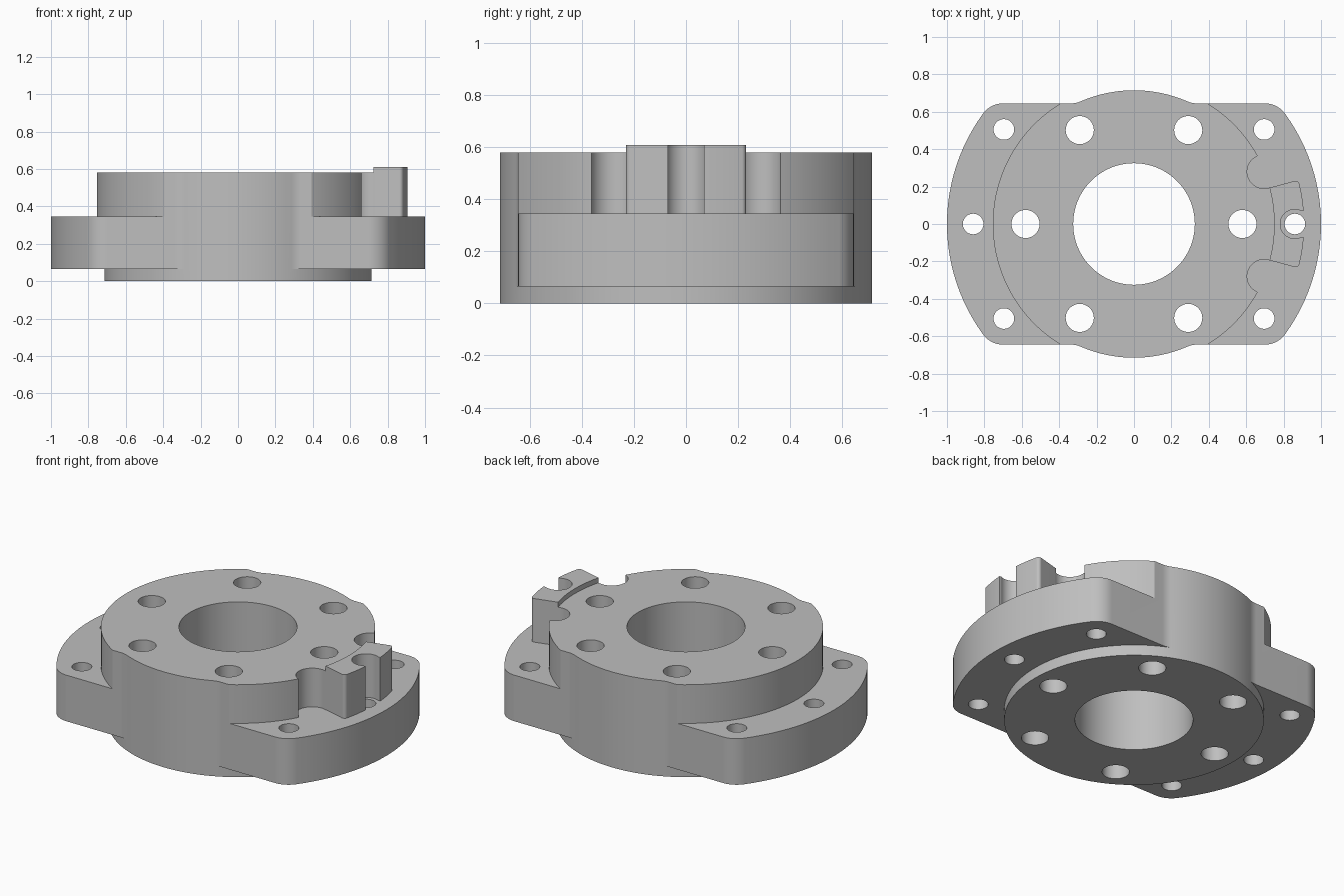
import bpy
import bmesh
from math import sin, cos, atan2, asin, radians, degrees, hypot

if "Cube" in bpy.data.objects:
    bpy.data.objects.remove(bpy.data.objects["Cube"], do_unlink=True)

metal = bpy.data.materials.new("grey metal")
metal.use_nodes = True
metal.diffuse_color = (0.52, 0.52, 0.52, 1)
metal.node_tree.nodes["Principled BSDF"].inputs["Base Color"].default_value = (0.52, 0.52, 0.52, 1)


def arc(cx, cy, r, start, end):
    n = max(3, round(abs(end - start) / 3))
    angles = [radians(start + (end - start) * i / n) for i in range(n + 1)]
    return [(cx + r * cos(a), cy + r * sin(a)) for a in angles]


def clean(points):
    kept = []
    for p in points:
        if all(hypot(p[0] - q[0], p[1] - q[1]) > 1e-4 for q in kept[-1:] + kept[:1]):
            kept.append(p)
    return kept


def mirror_x(points):
    return points + [(-x, y) for x, y in reversed(points)]


def mirror_y(points):
    return points + [(x, -y) for x, y in reversed(points)]


def prisms(name, outlines, z0, z1):
    """Extrude each closed outline from z0 to z1 into one object."""
    bm = bmesh.new()
    for outline in outlines:
        pts = clean(outline)
        low = [bm.verts.new((x, y, z0)) for x, y in pts]
        high = [bm.verts.new((x, y, z1)) for x, y in pts]
        bm.faces.new(low[::-1])
        bm.faces.new(high)
        for i in range(len(pts)):
            j = (i + 1) % len(pts)
            bm.faces.new((low[i], low[j], high[j], high[i]))
    bmesh.ops.recalc_face_normals(bm, faces=bm.faces)
    mesh = bpy.data.meshes.new(name)
    bm.to_mesh(mesh)
    bm.free()
    mesh.materials.append(metal)
    obj = bpy.data.objects.new(name, mesh)
    bpy.context.collection.objects.link(obj)
    return obj


def combine(target, other, operation):
    bpy.ops.object.select_all(action="DESELECT")
    bpy.context.view_layer.objects.active = target
    target.select_set(True)
    mod = target.modifiers.new("combine", "BOOLEAN")
    mod.operation = operation
    mod.solver = "EXACT"
    mod.object = other
    bpy.ops.object.modifier_apply(modifier=mod.name)
    bpy.data.objects.remove(other, do_unlink=True)


# Shared dimensions
CORE, BOSS, FLAT, BLEND = 0.715, 0.755, 0.645, 0.13
BOTTOM, SHELF, TOP, LUG_TOP = 0.065, 0.345, 0.58, 0.61

# Core bulge blending into the flat side
blend_y = FLAT + BLEND
blend_x = ((CORE + BLEND) ** 2 - blend_y ** 2) ** 0.5
blend_angle = degrees(atan2(blend_y, blend_x))
bulge = arc(0, 0, CORE, blend_angle, 90)
blend = arc(blend_x, blend_y, BLEND, 270, 180 + blend_angle)

# Wide flange with rounded corners
corner_x, corner_r = 0.70, 0.132
corner_y = FLAT - corner_r
corner_angle = degrees(atan2(corner_y, corner_x))
flange_quarter = (arc(0, 0, 1, 0, corner_angle)
                  + arc(corner_x, corner_y, corner_r, corner_angle, 90) + blend + bulge)
body = prisms("flange_body", [mirror_y(mirror_x(flange_quarter))], BOTTOM, SHELF)

# Shallow locating disc underneath
disc_quarter = arc(0, 0, CORE, 0, blend_angle) + bulge
disc = prisms("locating_disc", [mirror_y(mirror_x(disc_quarter))], 0, BOTTOM)

# Raised boss with two round notches
boss_quarter = arc(0, 0, BOSS, 0, degrees(asin(FLAT / BOSS))) + blend + bulge
boss = prisms("boss", [mirror_y(mirror_x(boss_quarter))], SHELF, TOP)
notches = prisms("notch_cutter", [arc(0.695, s * 0.28, 0.09, 0, 360) for s in (1, -1)], 0.2, 0.8)
combine(boss, notches, "DIFFERENCE")

# Side lug with an open slot
lug_r, lug_round = 0.91, 0.02
tip = lug_r - lug_round
tip_angle = 15 - degrees(asin(lug_round / tip))
lug_half = (arc(0, 0, lug_r, 0, tip_angle)
            + arc(tip * cos(radians(tip_angle)), tip * sin(radians(tip_angle)),
                  lug_round, tip_angle, 105)
            + arc(0, 0, BOSS - 0.005, 15, 0))
lug = prisms("lug", [mirror_y(lug_half)], SHELF, LUG_TOP)
slot_half = [(1, 0), (1, 0.07)] + arc(0.86, 0, 0.078, 64, 180)
combine(lug, prisms("slot_cutter", [mirror_y(slot_half)], 0.2, 0.8), "DIFFERENCE")

# Join into one solid
combine(boss, lug, "UNION")
combine(body, boss, "UNION")
combine(body, disc, "UNION")

# Centre bore, ring of large bolt holes, small flange holes
holes = [arc(0, 0, 0.325, 0, 360)]
for i in range(6):
    a = radians(60 * i)
    holes.append(arc(0.58 * cos(a), 0.58 * sin(a), 0.075, 0, 360))
for a in (0, 36, 144, 180, 216, 324):
    holes.append(arc(0.86 * cos(radians(a)), 0.86 * sin(radians(a)), 0.055, 0, 360))
combine(body, prisms("hole_cutter", holes, -0.2, 0.8), "DIFFERENCE")

body.name = "mounting_flange"
bpy.ops.object.select_all(action="DESELECT")
body.select_set(True)
bpy.context.view_layer.objects.active = body
bpy.ops.object.shade_smooth_by_angle(angle=radians(25))
